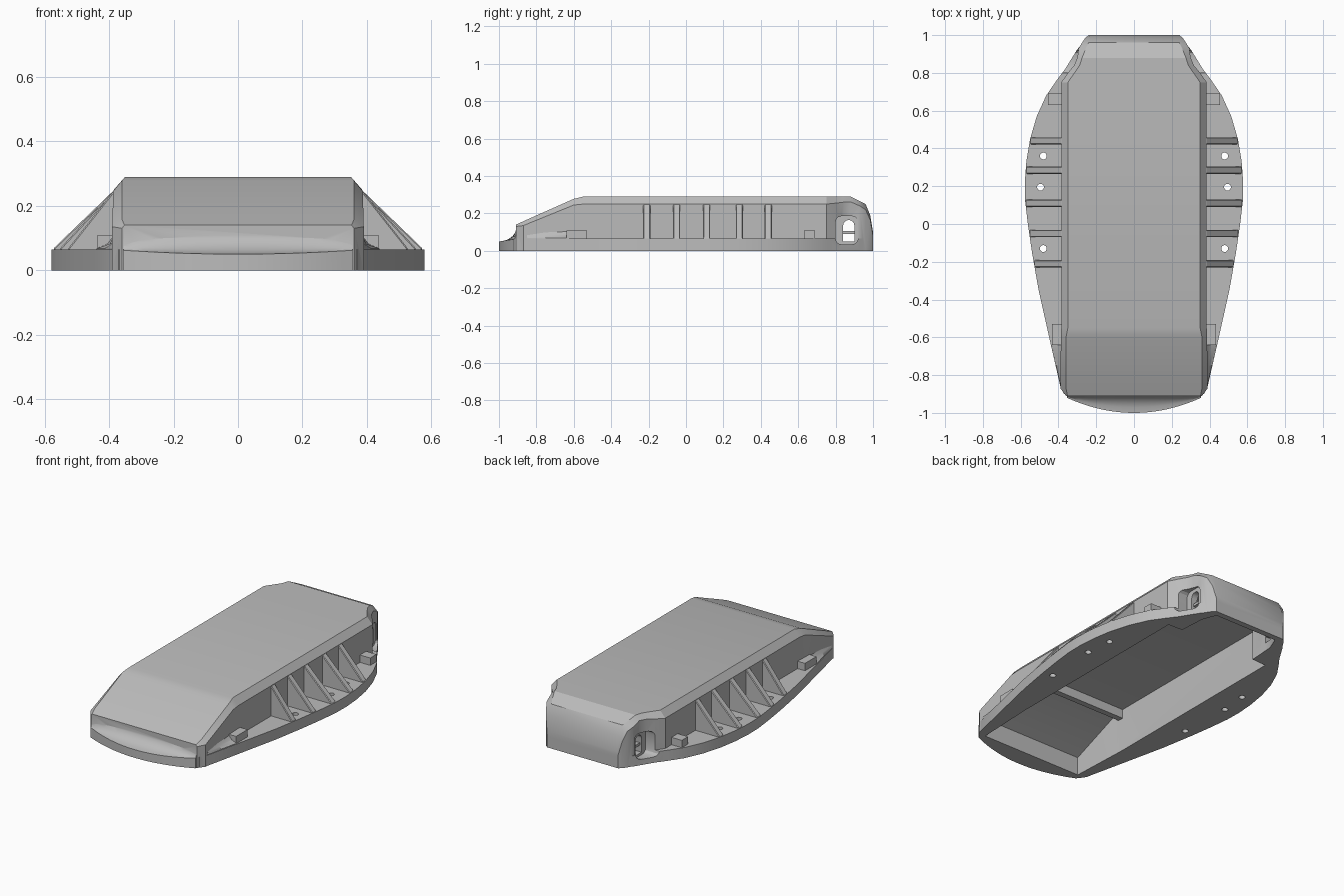
import bpy, bmesh, math
from mathutils import Vector

cube = bpy.data.objects.get("Cube")
if cube:
    bpy.data.objects.remove(cube, do_unlink=True)

grey = bpy.data.materials.new("plain grey")
grey.use_nodes = True
grey.diffuse_color = (0.5, 0.5, 0.5, 1)
grey.node_tree.nodes["Principled BSDF"].inputs["Base Color"].default_value = (0.5, 0.5, 0.5, 1)


def loft(name, rings):
    """Skin equal-length rings of points and cap both ends."""
    bm = bmesh.new()
    loops = [[bm.verts.new(p) for p in ring] for ring in rings]
    n = len(loops[0])
    for a, b in zip(loops, loops[1:]):
        for i in range(n):
            j = (i + 1) % n
            bm.faces.new((a[i], a[j], b[j], b[i]))
    bm.faces.new(loops[0])
    bm.faces.new(loops[-1])
    bmesh.ops.recalc_face_normals(bm, faces=bm.faces)
    mesh = bpy.data.meshes.new(name)
    bm.to_mesh(mesh)
    bm.free()
    mesh.materials.append(grey)
    obj = bpy.data.objects.new(name, mesh)
    bpy.context.collection.objects.link(obj)
    return obj


def prism_x(name, outline, x0, x1):
    return loft(name, [[(x, y, z) for y, z in outline] for x in (x0, x1)])


def prism_y(name, outline, y0, y1):
    return loft(name, [[(x, y, z) for x, z in outline] for y in (y0, y1)])


def prism_z(name, outline, z0, z1):
    return loft(name, [[(x, y, z) for x, y in outline] for z in (z0, z1)])


def rect(a0, a1, b0, b1):
    return [(a0, b0), (a1, b0), (a1, b1), (a0, b1)]


def mirrored(half):
    return half + [(-a, b) for a, b in reversed(half)]


def combine(target, other, operation):
    mod = target.modifiers.new(operation, "BOOLEAN")
    mod.operation = operation
    mod.solver = "EXACT"
    mod.object = other
    bpy.context.view_layer.objects.active = target
    bpy.ops.object.modifier_apply(modifier=mod.name)
    bpy.data.objects.remove(other, do_unlink=True)


# Main shell: y, wall half width, top half width, top height, chamfer height
shell_stations = [
    (-0.91, .36, .352, .14, .13), (-0.87, .39, .36, .158, .135),
    (-0.6, .387, .36, .278, .245), (-0.55, .385, .35, .29, .25),
    (0.75, .385, .35, .29, .25), (0.8, .35, .315, .29, .255),
    (0.84, .317, .288, .29, .26), (0.88, .3, .275, .29, .262),
    (0.93, .293, .255, .265, .24), (0.96, .275, .24, .25, .22),
    (0.985, .258, .24, .19, .165), (1.0, .24, .235, .1, .08)]
shell = loft("shell", [
    [(x, y, z) for x, z in mirrored([(w, 0), (w, zc), (t, zt)])]
    for y, w, t, zt, zc in shell_stations])

# Mounting flange around the shell
edge = [(.37, -.9), (.39, -.86), (.44, -.64), (.505, -.35), (.54, -.15), (.562, 0),
        (.576, .12), (.578, .22), (.57, .33), (.55, .45), (.515, .57), (.465, .68),
        (.41, .76), (.365, .82), (.3, .925), (.24, 1.0)]


def edge_x(y):
    for (xa, ya), (xb, yb) in zip(edge, edge[1:]):
        if ya <= y <= yb:
            return xa + (xb - xa) * (y - ya) / (yb - ya)


combine(shell, prism_z("flange", mirrored(edge), 0, .065), "UNION")

# Concave bowed nose lip
nose = []
for i in range(25):
    x = -.355 + .71 * i / 24
    s = (x / .355) ** 2
    lip, y0, y1 = .05 + .012 * s, -1 + .08 * s, -.903
    cove = [(y0 + (y1 - y0) * t, lip + (.136 - lip) * (1 - math.sqrt(1 - t * t)))
            for t in (0, .3, .55, .75, .9, 1)]
    nose.append([(x, y, z) for y, z in [(y0, 0)] + cove + [(-.892, .136), (-.892, 0)]])
combine(shell, loft("nose", nose), "UNION")

for s in (1, -1):
    # Raised blocks at the flange ends
    for y0, y1 in ((-.64, -.53), (.63, .69)):
        x1 = edge_x(y0) - .005 if y0 < 0 else .455
        combine(shell, prism_y("flange_block", [(s * x, z) for x, z in rect(.36, x1, .03, .11)],
                               y0, y1), "UNION")
    # Cove between the front of the wall and the flange
    cove = [[(s * .37, y, .03), (s * (edge_x(y) - .002), y, .05),
             (s * (edge_x(y) - .003), y, .068),
             (s * (.39 + .3 * (edge_x(y) - .39)), y, .082), (s * .383, y, .11)]
            for y in (-.85, -.75, -.635)]
    combine(shell, loft("side_cove", cove), "UNION")

# Hollow underside
cavity_stations = [(-.885, .335, .11), (-.57, .348, .252), (-.54, .35, .26),
                   (.715, .35, .26), (.72, .255, .26), (.88, .245, .26),
                   (.945, .22, .215), (.965, .21, .15)]
cavity = loft("cavity_cutter", [
    [(x, y, z) for x, z in mirrored([(w, -.05), (w, h)])] for y, w, h in cavity_stations])
combine(shell, cavity, "DIFFERENCE")

for s in (1, -1):
    # Screw holes
    for x, y in ((.48, .36), (.495, .195), (.48, -.13)):
        circle = [(s * x + .018 * math.cos(a * math.pi / 10),
                   y + .018 * math.sin(a * math.pi / 10)) for a in range(20)]
        combine(shell, prism_z("hole_cutter", circle, -.05, .1), "DIFFERENCE")
    # Rear port: rounded recess with an arched slot
    recess = []
    for cy, cz, start in ((.89, .155, 0), (.83, .155, 90), (.83, .065, 180), (.89, .065, 270)):
        for k in range(4):
            a = math.radians(start + 30 * k)
            recess.append((cy + .03 * math.cos(a), cz + .03 * math.sin(a)))
    combine(shell, prism_x("recess_cutter", recess, s * .287, s * .45), "DIFFERENCE")
    slot = [(.84, .05), (.9, .05)] + [
        (.87 + .03 * math.cos(k * math.pi / 8), .135 + .03 * math.sin(k * math.pi / 8))
        for k in range(9)]
    combine(shell, prism_x("slot_cutter", slot, s * .2, s * .4), "DIFFERENCE")
    port = prism_x("port_bar", rect(.838, .902, .09, .105), s * .25, s * .275)

    # Triangular stiffening ribs
    for y in (-.21, -.05, .11, .285, .44):
        xo = edge_x(y) - .003
        rib = prism_y("rib", [(s * x, z) for x, z in
                              ((.375, .06), (xo, .06), (xo, .068), (.383, .25), (.375, .25))],
                      y - .019, y + .019)
        bev = rib.modifiers.new("soft edges", "BEVEL")
        bev.width = .004
        bev.segments = 1

# Cross bar under the roof
prism_x("cross_bar", rect(-.55, -.515, .205, .265), -.352, .352)

# Smooth shading on the gentle curves only
bpy.ops.object.select_all(action="DESELECT")
shell.select_set(True)
bpy.context.view_layer.objects.active = shell
bpy.ops.object.shade_smooth_by_angle(angle=math.radians(25))
